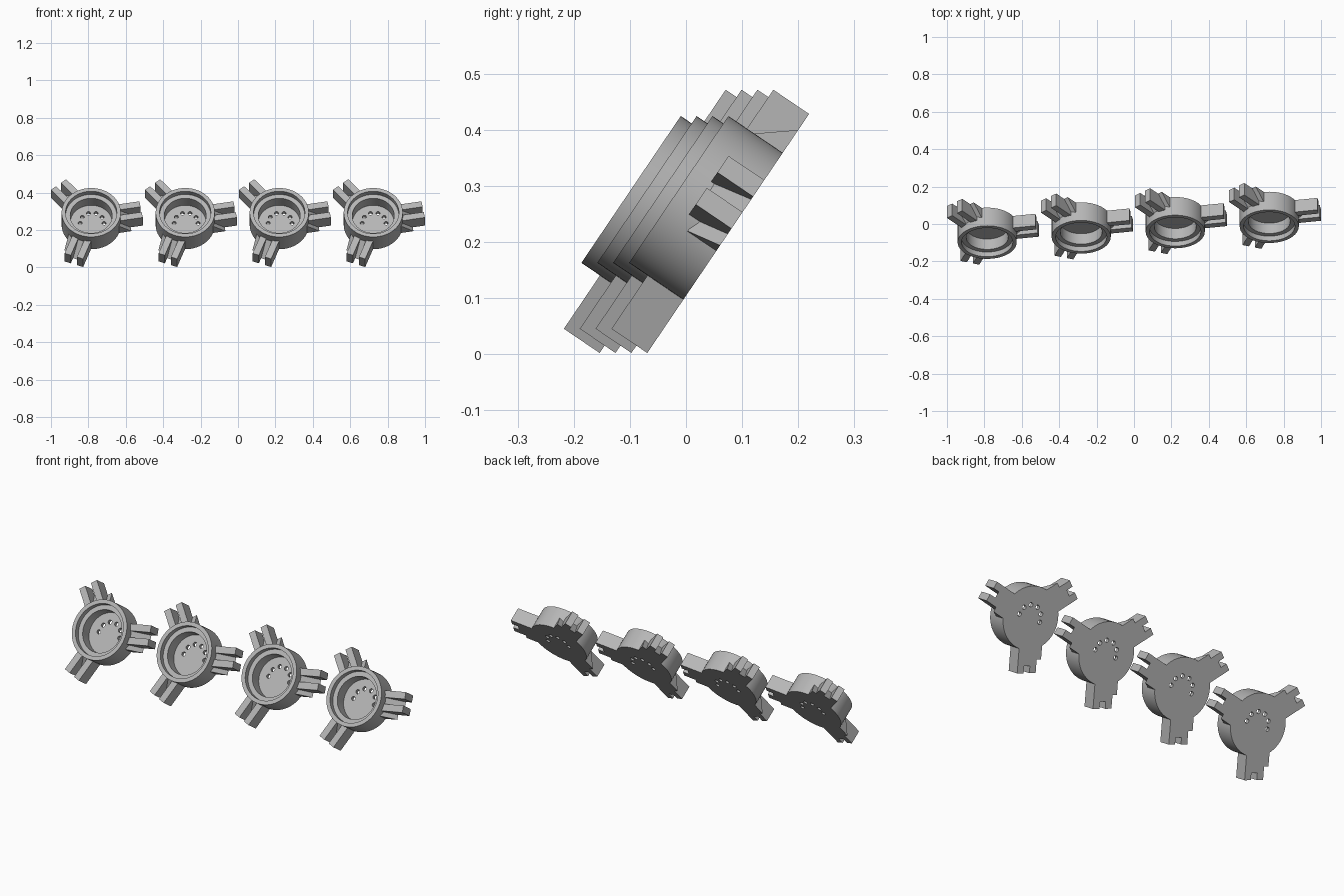
import bpy, bmesh, math
from mathutils import Matrix, Vector

if "Cube" in bpy.data.objects:
    bpy.data.objects.remove(bpy.data.objects["Cube"])

grey = bpy.data.materials.new("light_grey")
grey.diffuse_color = (0.47, 0.47, 0.47, 1)
grey.use_nodes = True
grey.node_tree.nodes["Principled BSDF"].inputs["Base Color"].default_value = grey.diffuse_color

SEG = 64
# outer radius / step / floor profile of the cup (radius, height)
PROFILE = [(0, 0), (0.158, 0), (0.158, 0.117), (0.137, 0.117),
           (0.137, 0.087), (0.112, 0.087), (0.112, 0.02), (0, 0.02)]


def finish(bm, name, mat=True):
    bmesh.ops.recalc_face_normals(bm, faces=bm.faces)
    me = bpy.data.meshes.new(name)
    bm.to_mesh(me)
    bm.free()
    ob = bpy.data.objects.new(name, me)
    bpy.context.collection.objects.link(ob)
    if mat:
        me.materials.append(grey)
    return ob


def make_cup():
    bm = bmesh.new()
    vs = [bm.verts.new((r, 0, h)) for r, h in PROFILE]
    es = [bm.edges.new(p) for p in zip(vs, vs[1:])]
    bmesh.ops.spin(bm, geom=vs + es, axis=(0, 0, 1), cent=(0, 0, 0),
                   steps=SEG, angle=2 * math.pi)
    bmesh.ops.remove_doubles(bm, verts=bm.verts, dist=1e-5)
    return finish(bm, "cup")


def make_hole_cutter():
    bm = bmesh.new()
    for i in range(6):
        a = math.radians(-3 + i * 37)
        bmesh.ops.create_cone(bm, cap_ends=True, segments=16, radius1=0.011, radius2=0.011,
                              depth=0.1, matrix=Matrix.Translation(
                                  (0.005 + 0.064 * math.cos(a), 0.064 * math.sin(a), 0.01)))
    ob = finish(bm, "hole_cutter", False)
    ob.hide_render = True
    return ob


def prism(bm, side, s0, s1, rot):
    """Extrude an (outward, height) outline sideways from s0 to s1."""
    a = [bm.verts.new(rot @ Vector((x, s0, h))) for x, h in side]
    b = [bm.verts.new(rot @ Vector((x, s1, h))) for x, h in side]
    bm.faces.new(a)
    bm.faces.new(b[::-1])
    for i in range(len(a)):
        j = (i + 1) % len(a)
        bm.faces.new((a[i], b[i], b[j], a[j]))


def make_arms():
    bm = bmesh.new()
    T, L = 0.077, 0.271
    prong = [(0.125, 0), (L, 0), (L, T), (0.125, T)]
    for k in range(3):
        rot = Matrix.Rotation(math.radians(10 + 120 * k), 3, 'Z')
        prism(bm, prong, 0.017, 0.053, rot)       # two prongs
        prism(bm, prong, -0.053, -0.017, rot)
        # sloped webs between the prongs and beside one of them
        prism(bm, [(0.125, 0), (0.236, 0), (0.155, T - 0.005), (0.125, T - 0.005)],
              -0.017, 0.017, rot)
        prism(bm, [(0.125, 0), (0.205, 0), (0.14, 0.062), (0.125, 0.062)],
              -0.078, -0.053, rot)
    return finish(bm, "prong_arms")


cup, cutter, arms = make_cup(), make_hole_cutter(), make_arms()

# drill the holes in the cup floor
mod = cup.modifiers.new("holes", 'BOOLEAN')
mod.object = cutter
mod.operation = 'DIFFERENCE'
mod.solver = 'EXACT'
bpy.context.view_layer.objects.active = cup
cup.select_set(True)
bpy.ops.object.modifier_apply(modifier="holes")
bpy.ops.object.shade_smooth_by_angle(angle=math.radians(30))
bpy.data.objects.remove(cutter)

# four tilted copies in a staggered row
tilt = Matrix.Rotation(math.radians(55.9), 4, 'X')
for i in range(4):
    place = Matrix.Translation((-0.785 + 0.5027 * i, -0.001 + 0.0283 * i, 0.228)) @ tilt
    for src in (cup, arms):
        ob = src if i == 0 else src.copy()
        if i:
            bpy.context.collection.objects.link(ob)
        ob.name = f"{src.name.split('_1')[0]}_{i + 1}"
        ob.matrix_world = place
